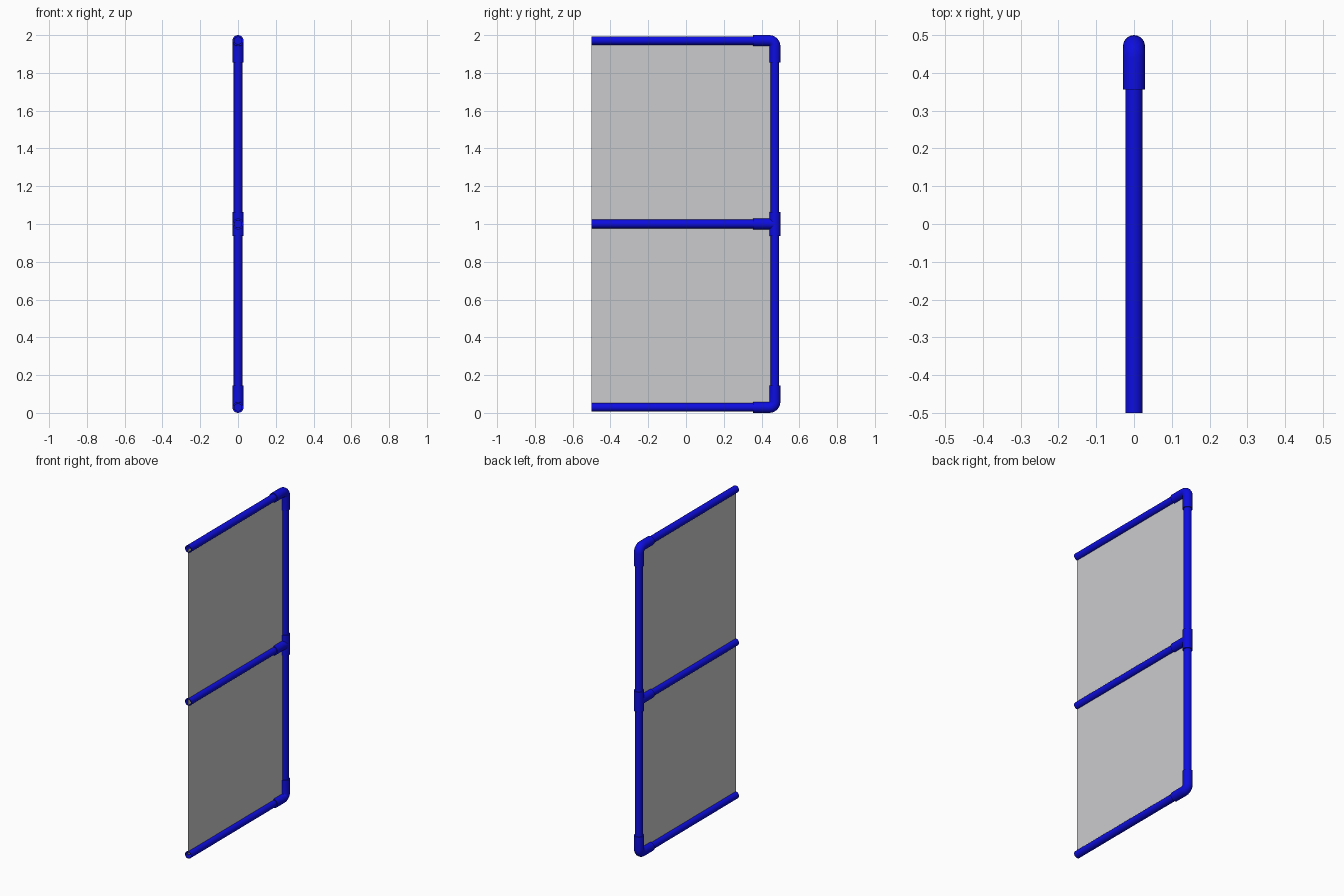
import bpy, bmesh, math
from mathutils import Vector

if "Cube" in bpy.data.objects:
    bpy.data.objects.remove(bpy.data.objects["Cube"])

PIPE_R, BORE_R, FIT_R = 0.0225, 0.019, 0.029
POST_Y, LOW_Z, MID_Z, TOP_Z = 0.471, 0.029, 1.0, 1.971
SOCKET = 0.115
SIDES = 24


def material(name, rgb):
    m = bpy.data.materials.new(name)
    m.diffuse_color = (*rgb, 1.0)
    m.use_nodes = True
    m.node_tree.nodes["Principled BSDF"].inputs["Base Color"].default_value = m.diffuse_color
    return m


BLUE = material("blue_plastic", (0.004, 0.004, 0.75))
GREY = material("grey_sheet", (0.60, 0.60, 0.62))


def add_object(name, bm, mat):
    bmesh.ops.recalc_face_normals(bm, faces=bm.faces)
    mesh = bpy.data.meshes.new(name)
    bm.to_mesh(mesh)
    bm.free()
    mesh.materials.append(mat)
    ob = bpy.data.objects.new(name, mesh)
    bpy.context.collection.objects.link(ob)
    return ob


def sweep(name, stations):
    """Skin rings along stations of (y, z, tangent angle in the YZ plane, radius)."""
    bm = bmesh.new()
    rings = []
    for y, z, ang, r in stations:
        normal = Vector((0, -math.sin(ang), math.cos(ang)))
        ring = []
        for i in range(SIDES):
            a = 2 * math.pi * i / SIDES
            ring.append(bm.verts.new(Vector((0, y, z)) + r * (math.cos(a) * Vector((1, 0, 0)) + math.sin(a) * normal)))
        rings.append(ring)
    for a, b in zip(rings, rings[1:]):
        for i in range(SIDES):
            j = (i + 1) % SIDES
            bm.faces.new((a[i], a[j], b[j], b[i]))
    bm.faces.new(rings[0])
    bm.faces.new(rings[-1])
    ob = add_object(name, bm, BLUE)
    bpy.ops.object.select_all(action='DESELECT')
    ob.select_set(True)
    bpy.context.view_layer.objects.active = ob
    bpy.ops.object.shade_smooth_by_angle(angle=math.radians(40))
    return ob


# Horizontal rails, hollow at the open front end
for label, z in (("bottom", LOW_Z), ("middle", MID_Z), ("top", TOP_Z)):
    end = POST_Y - 0.06
    sweep(label + "_rail", [(end, z, 0, BORE_R), (-0.5, z, 0, BORE_R),
                            (-0.5, z, 0, PIPE_R), (end, z, 0, PIPE_R)])

# Upright post
UP = math.pi / 2
sweep("upright_post", [(POST_Y, LOW_Z + 0.06, UP, PIPE_R), (POST_Y, TOP_Z - 0.06, UP, PIPE_R)])

# Corner elbows, mirrored top and bottom
BEND = 0.03
for label, z, s in (("bottom", LOW_Z, 1), ("top", TOP_Z, -1)):
    path = [(POST_Y - SOCKET, z, 0, FIT_R)]
    for k in range(7):
        t = UP * k / 6
        path.append((POST_Y - BEND + BEND * math.sin(t), z + s * BEND * (1 - math.cos(t)), s * t, FIT_R))
    path.append((POST_Y, z + s * SOCKET, s * UP, FIT_R))
    sweep(label + "_elbow", path)

# Tee fitting on the post
sweep("tee_sleeve", [(POST_Y, MID_Z - 0.064, UP, FIT_R), (POST_Y, MID_Z + 0.064, UP, FIT_R)])
sweep("tee_branch", [(POST_Y - SOCKET, MID_Z, 0, FIT_R), (POST_Y, MID_Z, 0, FIT_R)])

# Thin sheets between the rails
for label, z0, z1 in (("lower", LOW_Z, MID_Z), ("upper", MID_Z, TOP_Z)):
    bm = bmesh.new()
    bm.faces.new([bm.verts.new((0, y, z)) for y, z in
                  ((-0.5, z0), (POST_Y, z0), (POST_Y, z1), (-0.5, z1))])
    add_object(label + "_sheet", bm, GREY)
